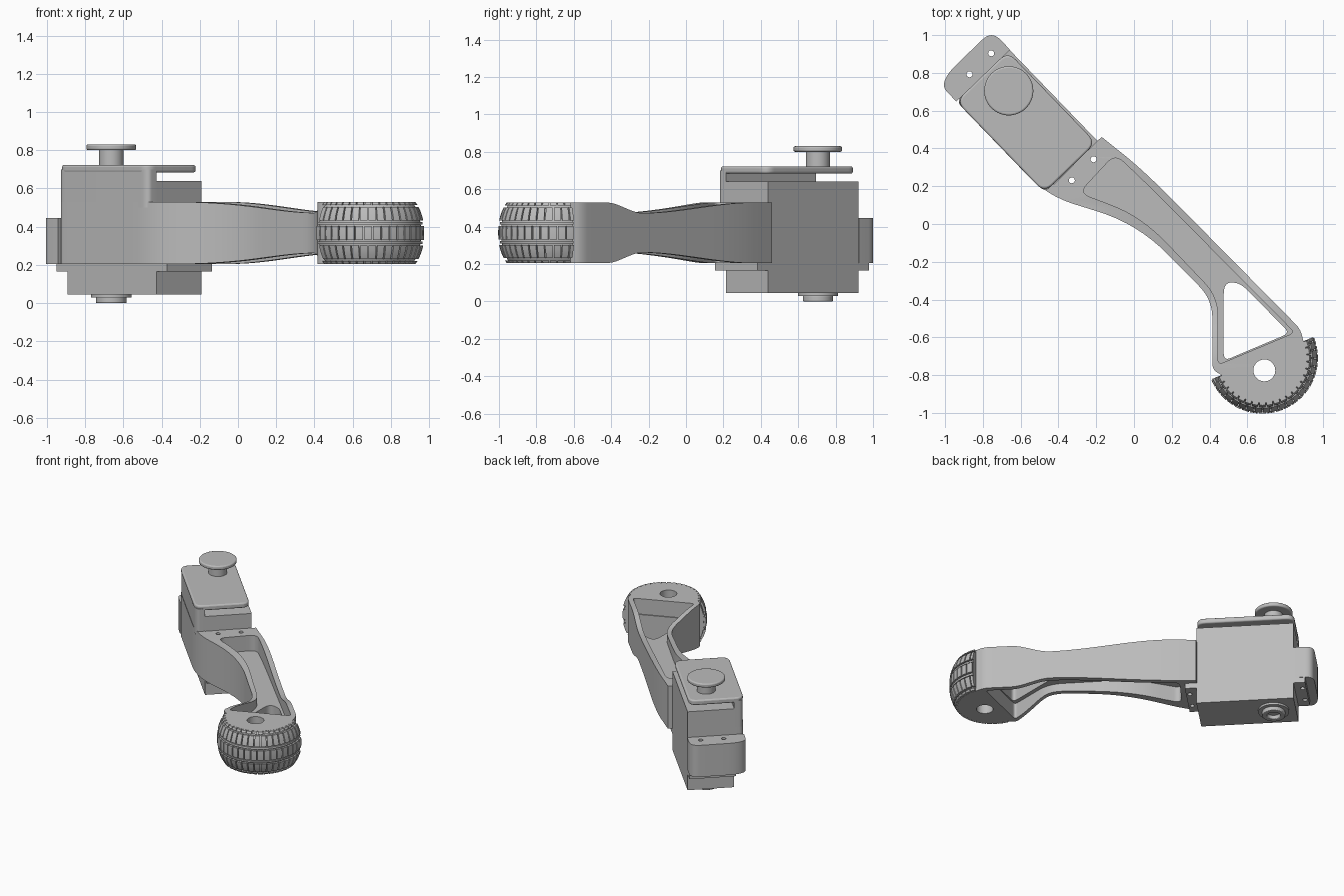
import bpy, bmesh
from math import sin, cos, pi, radians
from mathutils import Vector

if "Cube" in bpy.data.objects:
    bpy.data.objects.remove(bpy.data.objects["Cube"])

grey = bpy.data.materials.new("plain grey")
grey.use_nodes = True
grey.diffuse_color = (0.5, 0.5, 0.5, 1)
grey.node_tree.nodes["Principled BSDF"].inputs["Base Color"].default_value = (0.5, 0.5, 0.5, 1)

MID, HALF = 0.367, 0.162          # bracket mid height and half thickness
SERVO = Vector((-0.5425, 0.5675))  # actuator centre in plan
ALONG = Vector((cos(radians(-46)), sin(radians(-46))))
ACROSS = Vector((-ALONG.y, ALONG.x))


def local(u, v):
    """Actuator frame to plan position."""
    return SERVO + ALONG * u + ACROSS * v


def rounded(corners, step=0.03):
    """Round the corners (x, y, cut) of a closed outline, then subdivide it."""
    pts, n = [], len(corners)
    for i, (x, y, r) in enumerate(corners):
        p = Vector((x, y))
        a, b = (Vector(corners[j % n][:2]) - p for j in (i - 1, i + 1))
        if r == 0:
            pts.append(p)
            continue
        pa = p + a.normalized() * min(r, a.length * 0.48)
        pb = p + b.normalized() * min(r, b.length * 0.48)
        for k in range(9):
            t = k / 8
            pts.append(pa * (1 - t) ** 2 + p * 2 * t * (1 - t) + pb * t * t)
    out = []
    for a, b in zip(pts, pts[1:] + pts[:1]):
        m = max(1, int((b - a).length / step))
        out += [a.lerp(b, k / m) for k in range(m)]
    return out


def circle(c, r, n=40):
    return [Vector((c[0] + r * cos(2 * pi * k / n), c[1] + r * sin(2 * pi * k / n))) for k in range(n)]


def rect(u0, u1, v0, v1, radii=(0, 0, 0, 0)):
    """Rectangle in the actuator frame with one rounding per corner."""
    uv = ((u0, v0), (u1, v0), (u1, v1), (u0, v1))
    return rounded([(*local(u, v), r) for (u, v), r in zip(uv, radii)], 9)


def finish(ob, bevel=0):
    ob.data.materials.clear()
    ob.data.materials.append(grey)
    bpy.ops.object.select_all(action='DESELECT')
    ob.select_set(True)
    bpy.context.view_layer.objects.active = ob
    bpy.ops.object.shade_smooth_by_angle(angle=radians(32))
    if bevel:
        m = ob.modifiers.new("soft edge", 'BEVEL')
        m.width, m.segments, m.limit_method, m.angle_limit = bevel, 3, 'ANGLE', radians(50)


def add(name, bm):
    me = bpy.data.meshes.new(name)
    bm.to_mesh(me)
    bm.free()
    ob = bpy.data.objects.new(name, me)
    bpy.context.collection.objects.link(ob)
    return ob


def plate(name, loops, z0, z1, bevel=0, warp=None):
    """Extrude an outline (first loop) with holes (other loops)."""
    cu = bpy.data.curves.new(name, 'CURVE')
    cu.dimensions, cu.fill_mode, cu.extrude = '2D', 'BOTH', (z1 - z0) / 2
    for loop in loops:
        sp = cu.splines.new('POLY')
        sp.points.add(len(loop) - 1)
        for q, p in zip(sp.points, loop):
            q.co = (p.x, p.y, 0, 1)
        sp.use_cyclic_u = True
    tmp = bpy.data.objects.new("temp", cu)
    bpy.context.collection.objects.link(tmp)
    bpy.context.view_layer.update()
    me = bpy.data.meshes.new_from_object(tmp.evaluated_get(bpy.context.evaluated_depsgraph_get()))
    bpy.data.objects.remove(tmp)
    bm = bmesh.new()
    bm.from_mesh(me)
    bmesh.ops.remove_doubles(bm, verts=bm.verts, dist=0.0002)
    if bevel:
        bmesh.ops.dissolve_limit(bm, angle_limit=0.01, verts=bm.verts, edges=bm.edges)
    bmesh.ops.recalc_face_normals(bm, faces=bm.faces)
    for v in bm.verts:
        v.co.z = (z0 + z1) / 2 + v.co.z * (warp(v.co) if warp else 1)
    ob = add(name, bm)
    finish(ob, bevel)
    return ob


def ease(t):
    t = min(1, max(0, t))
    return t * t * (3 - 2 * t)


def waist(p):
    """Arm thickness factor: thins towards the fork, full again at the foot."""
    s = (p.x - p.y) * 0.7071
    return 1 - 0.35 * (ease((s + 0.28) / 0.84) if s < 0.56 else 1 - ease((s - 0.56) / 0.27))


# Arm bracket: outer rim, pocket, foot hub and screw holes
FOOT, START = Vector((0.68, -0.71)), radians(202.5)
hub = [(FOOT.x + 0.235 * cos(START + pi * (1 - k / 30)),
        FOOT.y + 0.235 * sin(START + pi * (1 - k / 30)), 0) for k in range(31)]
outline = rounded(
    [(-0.17, 0.46, 0), (0.055, 0.28, 0.25), (0.88, -0.555, 0.04)] + hub +
    [(0.415, -0.77, 0.03), (0.415, -0.4, 0.1), (0.02, 0.0, 0.22), (-0.46, 0.15, 0.15),
     (-0.94, 0.648, 0.04), (-0.89, 0.695, 0), (-0.425, 0.21, 0), (-0.195, 0.44, 0)])
pocket = rounded([(-0.29, 0.165, 0.06), (-0.1, 0.37, 0.06), (0.07, 0.21, 0.2), (0.85, -0.575, 0.03),
                  (0.445, -0.745, 0.03), (0.445, -0.385, 0.1), (0.04, 0.04, 0.2)])
window = rounded([(0.475, -0.31, 0.06), (0.56, -0.31, 0.05), (0.825, -0.577, 0.04), (0.475, -0.725, 0.04)])
screws = {s: [circle(local(s * 0.39, v), 0.016, 16) for v in (-0.08, 0.08)] for s in (-1, 1)}
plate("arm_rim", [outline, pocket, circle((0.69, -0.775), 0.058)] + screws[1],
      MID - HALF, MID + HALF, warp=waist)
plate("arm_web", [pocket, window], MID - 0.045, MID + 0.045)

# Rear mounting tab
plate("rear_tab", [rect(-0.475, -0.336, -0.23, 0.165, (0.14, 0, 0, 0.07))] + screws[-1], 0.205, 0.445)

# Actuator body with mounting ears
plate("actuator_body", [rect(-0.336, 0.336, -0.1625, 0.1625)], 0.045, 0.64)
for name, s in (("rear_ear", -1), ("front_ear", 1)):
    u0, u1 = sorted((s * 0.33, s * 0.416))
    plate(name, [rect(u0, u1, -0.1625, 0.1625)] + screws[s], 0.165, 0.205)

# Cover: side wall and overhanging lid
plate("cover_wall", [rect(-0.336, 0.336, -0.228, -0.1625, (0.05, 0.05, 0, 0))], 0.5, 0.7)
plate("cover_lid", [rect(-0.336, 0.336, -0.23, 0.15, (0.06,) * 4)], 0.684, 0.722, 0.01)

# Top knob and bottom bearing
KNOB = (-0.663, 0.705)
plate("knob_stem", [circle(KNOB, 0.064)], 0.71, 0.81)
plate("knob_disc", [circle(KNOB, 0.13, 64)], 0.8, 0.83, 0.009)
plate("bearing_flange", [circle(KNOB, 0.107)], 0.03, 0.05)
plate("bearing_ring", [circle(KNOB, 0.08), circle(KNOB, 0.045)], 0, 0.032, 0.005)


# Half tyre
def sweep(bm, profile, a0, a1, n):
    """Sweep a closed (radius, z) profile about the foot centre."""
    rings = []
    for k in range(n + 1):
        a = a0 + (a1 - a0) * k / n
        rings.append([bm.verts.new((FOOT.x + r * cos(a), FOOT.y + r * sin(a), z)) for r, z in profile])
    m = len(profile)
    for p, q in zip(rings, rings[1:]):
        for i in range(m):
            j = (i + 1) % m
            bm.faces.new((p[i], p[j], q[j], q[i]))
    bm.faces.new(rings[0])
    bm.faces.new(rings[-1])


def tread(z):
    return 0.278 - 0.045 * (abs(z - MID) / HALF) ** 2.4


def add_swept(name, parts):
    bm = bmesh.new()
    for part in parts:
        sweep(bm, *part)
    bmesh.ops.recalc_face_normals(bm, faces=bm.faces)
    finish(add(name, bm))


levels = [MID - HALF + 2 * HALF * k / 14 for k in range(15)]
carcass = [(0.2, levels[0])] + [(tread(z), z) for z in levels] + [(0.2, levels[-1])]
add_swept("tyre_carcass", [(carcass, START, START + pi, 60)])


def band(z0, z1, rise):
    """Raised strip hugging the carcass between two heights."""
    zs = [z0 + (z1 - z0) * k / 3 for k in range(4)]
    return [(tread(z0) - 0.015, z0)] + [(tread(z) + rise, z) for z in zs] + [(tread(z1) - 0.015, z1)]


lugs, STEP = [], pi / 20
rows = ((-0.161, -0.147, 0), (-0.136, -0.066, 0.5), (-0.037, 0.037, 0), (0.066, 0.136, 0.5), (0.147, 0.161, 0))
for z0, z1, shift in rows:
    for k in range(20):
        a0 = START + (k + shift + 0.08) * STEP
        a1 = min(a0 + 0.84 * STEP, START + pi)
        lugs.append((band(MID + z0, MID + z1, 0.016), a0, a1, 2))
for z in (-0.051, 0.051):
    lugs.append((band(MID + z - 0.007, MID + z + 0.007, 0.01), START, START + pi, 60))
add_swept("tyre_tread", lugs)
